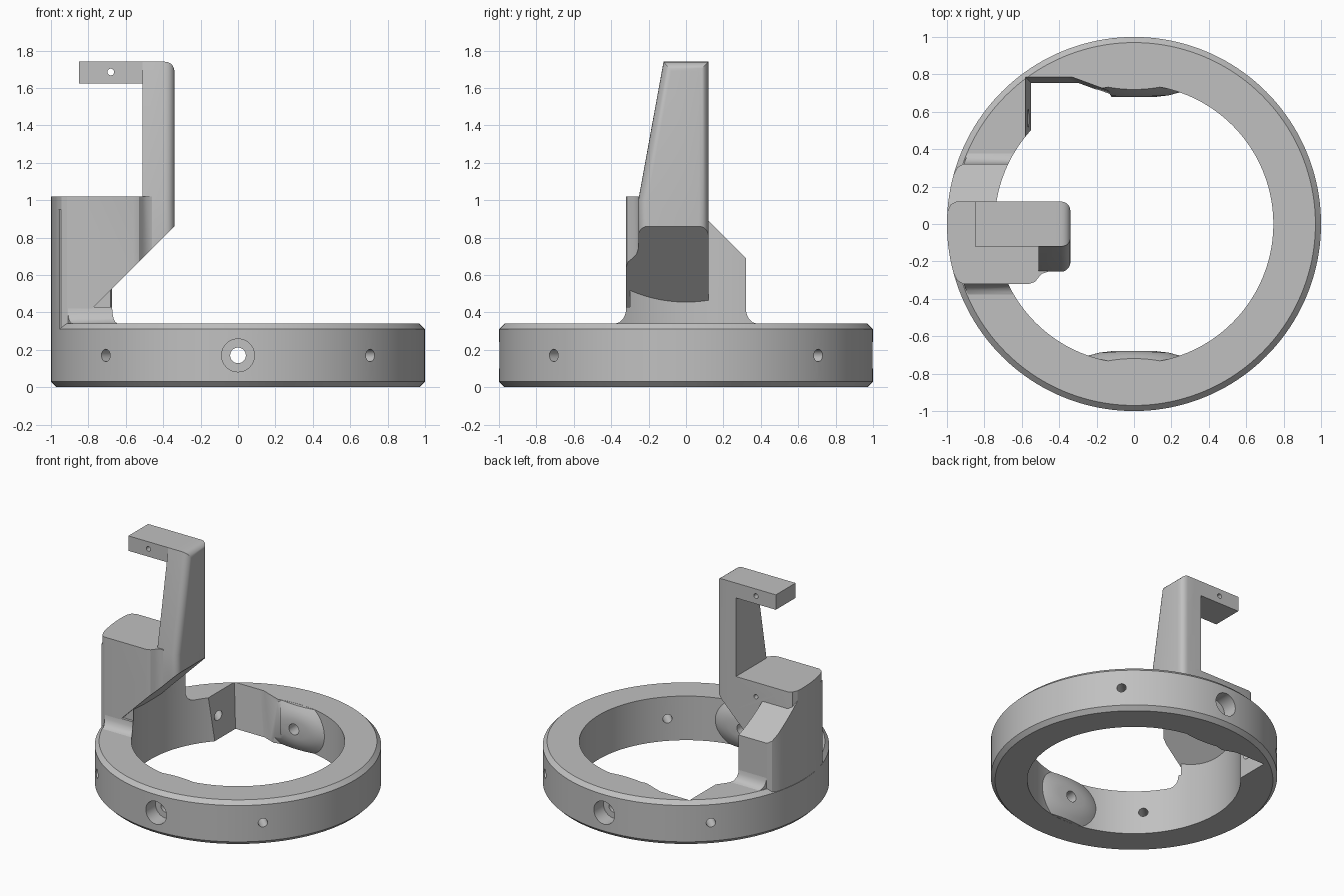
import bpy, bmesh, math
from mathutils import Matrix, Vector

old = bpy.data.objects.get("Cube")
if old:
    bpy.data.objects.remove(old, do_unlink=True)

grey = bpy.data.materials.new("light_grey_plastic")
grey.use_nodes = True
colour = (0.53, 0.53, 0.53, 1)
grey.diffuse_color = colour
grey.node_tree.nodes["Principled BSDF"].inputs["Base Color"].default_value = colour


def make(name, bm):
    bmesh.ops.recalc_face_normals(bm, faces=bm.faces)
    mesh = bpy.data.meshes.new(name)
    bm.to_mesh(mesh)
    bm.free()
    mesh.materials.append(grey)
    obj = bpy.data.objects.new(name, mesh)
    bpy.context.collection.objects.link(obj)
    return obj


def loft_bm(loops, closed=False):
    """Skin between loops of equal length; cap the ends unless closed."""
    bm = bmesh.new()
    rows = [[bm.verts.new(p) for p in loop] for loop in loops]
    n = len(rows[0])
    pairs = list(zip(rows, rows[1:] + rows[:1]))
    for a, b in pairs if closed else pairs[:-1]:
        for i in range(n):
            j = (i + 1) % n
            bm.faces.new((a[i], a[j], b[j], b[i]))
    if not closed:
        bm.faces.new(rows[0])
        bm.faces.new(rows[-1])
    return bm


def prism(name, pts, axis, lo, hi):
    """Extrude a 2D outline along x, y or z."""
    place = {"x": lambda a, b, t: (t, a, b),
             "y": lambda a, b, t: (a, t, b),
             "z": lambda a, b, t: (a, b, t)}[axis]
    return make(name, loft_bm([[place(a, b, t) for a, b in pts] for t in (lo, hi)]))


def circle(r, n=160):
    return [(r * math.cos(math.tau * i / n), r * math.sin(math.tau * i / n)) for i in range(n)]


def rod(start, end, r, n=32):
    """Cylinder between two points, used as a drill."""
    a, b = Vector(start), Vector(end)
    bm = bmesh.new()
    turn = (b - a).to_track_quat("Z", "Y").to_matrix().to_4x4()
    bmesh.ops.create_cone(bm, cap_ends=True, segments=n, radius1=r, radius2=r,
                          depth=(b - a).length,
                          matrix=Matrix.Translation((a + b) / 2) @ turn)
    return make("drill", bm)


def combine(target, tool, operation):
    """Apply a boolean and remove the tool."""
    mod = target.modifiers.new("cut", "BOOLEAN")
    mod.operation, mod.solver, mod.object = operation, "EXACT", tool
    bpy.context.view_layer.update()
    graph = bpy.context.evaluated_depsgraph_get()
    mesh = bpy.data.meshes.new_from_object(target.evaluated_get(graph))
    target.modifiers.clear()
    target.data = mesh
    bpy.data.objects.remove(tool, do_unlink=True)


HEIGHT, BORE, MID = 0.34, 0.745, 0.17

# Ring with chamfered outer edges
section = [(BORE, 0), (0.97, 0), (1, 0.03), (1, 0.31), (0.97, HEIGHT), (BORE, HEIGHT)]
steps = 160
ring = make("base_ring", loft_bm(
    [[(r * math.cos(t), r * math.sin(t), z) for r, z in section]
     for t in (math.tau * i / steps for i in range(steps))], closed=True))

# Bosses bulging into the bore at front and back
boss_profile = [(0.20, 0.80), (0.20, 0.74), (0.17, 0.72), (0.14, 0.702), (0.11, 0.688), (0.07, 0.68)]
for side in (-1, 1):
    boss = make("boss", loft_bm(
        [[(1.7 * a, side * y, MID + b) for a, b in circle(r, 64)] for r, y in boss_profile]))
    combine(boss, prism("slab", [(-1, -1), (1, -1), (1, 1), (-1, 1)], "z", 0.001, HEIGHT - 0.001),
            "INTERSECT")
    combine(ring, boss, "UNION")

# Drafted notch in the back right of the ring
notch = [(-0.58, 0.785), (-0.33, 0.785), (-0.14, 0.715), (-0.1, 0.6), (-0.58, 0.3)]
combine(ring, make("notch", loft_bm(
    [[(x + s, y - s, z) for x, y in notch] for s, z in ((0.031, -0.01), (-0.001, 0.35))])),
    "DIFFERENCE")

# Counterbored holes front and back, small screw holes on the diagonals
for side in (-1, 1):
    combine(ring, rod((0, side * 0.5, MID), (0, side * 1.1, MID), 0.042), "DIFFERENCE")
    combine(ring, rod((0, side * 0.88, MID), (0, side * 1.1, MID), 0.088), "DIFFERENCE")
    for sx in (-1, 1):
        combine(ring, rod((sx * 0.45, side * 0.45, MID), (sx * 0.8, side * 0.8, MID), 0.033),
                "DIFFERENCE")


def under_slope():
    """Wedge that trims the 45 degree underside of the overhang."""
    return prism("wedge", [(-1.2, 0), (0.2, 1.4), (0.2, -0.2), (-1.2, -0.2)], "y", -1, 1)


# Column standing on the ring, with a sloping shoulder
column = prism("column", [(-0.6, -0.3), (-0.6, 0.32), (-0.915, 0.32), (-0.945, 0.302),
                          (-0.965, 0.262), (-1.05, 0), (-1.05, -0.3)], "z", 0.312, 0.95)
combine(column, prism("shoulder", [(0.05, 0.96), (0.5, 0.51), (0.5, 1.1), (0.05, 1.1)],
                      "x", -1.2, -0.4), "DIFFERENCE")
combine(column, prism("bore", circle(BORE), "z", 0, 2), "DIFFERENCE")

# Overhanging block on top of the column
block = prism("block", [(-0.915, -0.32), (-0.56, -0.32), (-0.53, -0.31), (-0.51, -0.285),
                        (-0.49, -0.265), (-0.46, -0.255), (-0.46, 0.12), (-0.95, 0.12),
                        (-0.98, 0.105), (-0.996, 0.07), (-1.05, 0), (-1.05, -0.1),
                        (-0.965, -0.262), (-0.945, -0.302)], "z", 0.312, 1.02)
combine(block, under_slope(), "DIFFERENCE")
combine(column, block, "UNION")
combine(column, prism("outer", circle(1), "z", 0, 2), "INTERSECT")
combine(column, rod((-0.68, 0.0, 0.91), (-0.68, 0.2, 0.91), 0.017), "DIFFERENCE")

# Fillets where the column meets the ring
fillets = []
for label, side in (("right", -1), ("left", 1)):
    outline = [(0.385, 0.337), (0.355, 0.347), (0.335, 0.367), (0.323, 0.395),
               (0.319, 0.43), (0.29, 0.43), (0.29, 0.337)]
    f = prism(label + "_fillet", [(side * y, z) for y, z in outline], "x", -1.1, -0.5)
    combine(f, prism("outer", circle(0.965), "z", 0, 2), "INTERSECT")
    combine(f, prism("bore", circle(BORE), "z", 0, 2), "DIFFERENCE")
    fillets.append(f)

# Tapered arm, rounded around its inner face
side_view = [(-0.255, 0.6), (0.12, 0.6), (0.12, 1.74), (-0.12, 1.74), (-0.255, 1.0)]
bm = loft_bm([[(x, y, z) for y, z in side_view] for x in (-0.51, -0.34)])
edges = [e for e in bm.edges if all(v.co.x > -0.4 for v in e.verts)
         and any(v.co.z > 0.7 for v in e.verts)]
bmesh.ops.bevel(bm, geom=edges, offset=0.05, segments=5, profile=0.5, affect="EDGES")
arm = make("arm", bm)
combine(arm, under_slope(), "DIFFERENCE")

# Top plate with its cross hole
plate = prism("top_plate", [(-0.85, -0.12), (-0.45, -0.12), (-0.45, 0.12), (-0.85, 0.12)],
              "z", 1.625, 1.74)
combine(plate, rod((-0.68, -0.3, 1.685), (-0.68, 0.3, 1.685), 0.018), "DIFFERENCE")
combine(arm, plate, "UNION")

# Smooth shading with sharp edges kept
bpy.ops.object.select_all(action="DESELECT")
for obj in [ring, column, arm] + fillets:
    obj.select_set(True)
    bpy.context.view_layer.objects.active = obj
bpy.ops.object.shade_smooth_by_angle(angle=math.radians(30))
